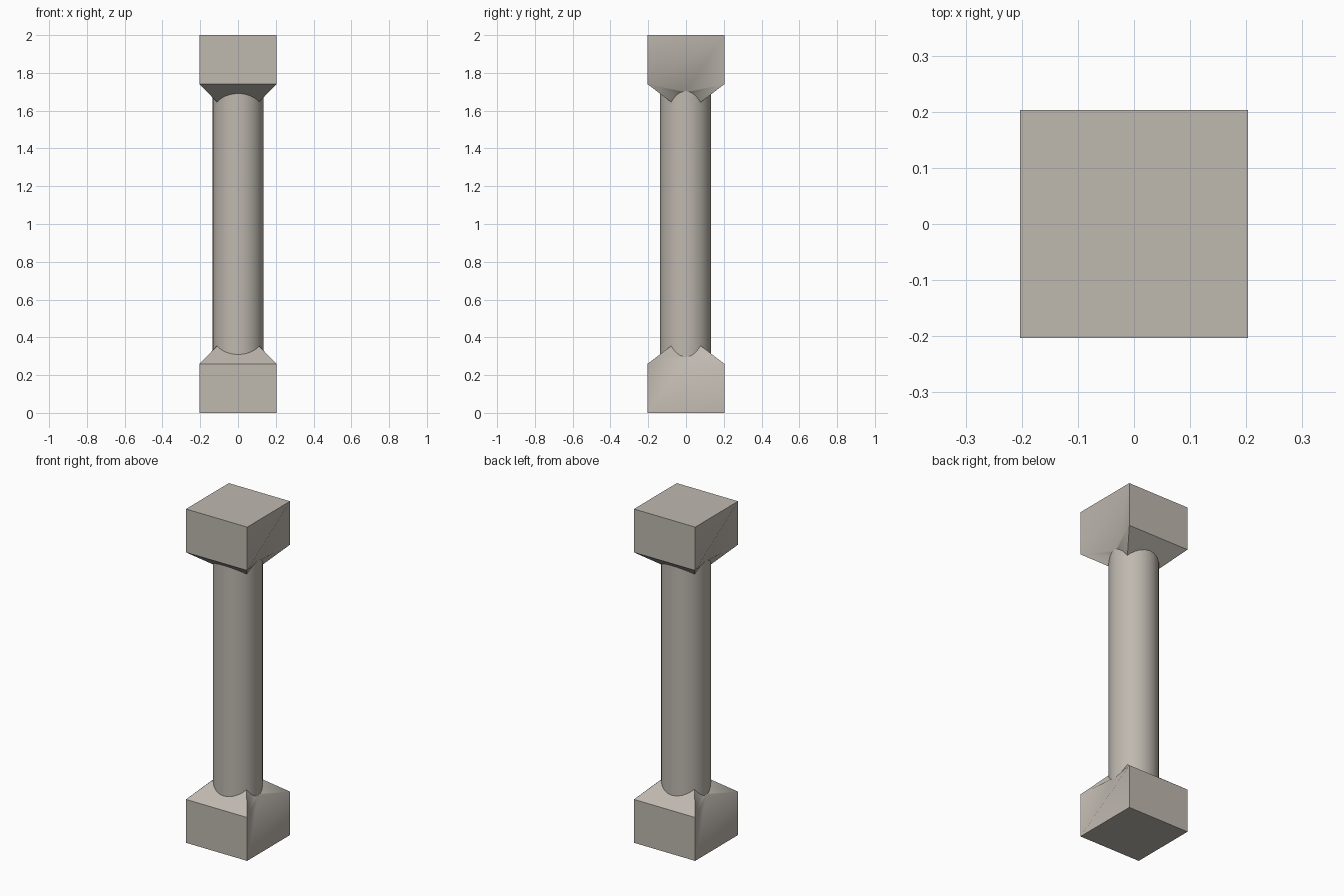
import bpy, bmesh, math
from mathutils import Matrix

if "Cube" in bpy.data.objects:
    bpy.data.objects.remove(bpy.data.objects["Cube"])

HALF = 0.203       # half width of the blocks
WALL = 0.26        # height of a block's corners
RADIUS = 0.135     # column radius
STEPS = 8          # segments of each collar arc
HIP = math.atan2(0.08, 0.115)

stone = bpy.data.materials.new("warm grey stone")
stone.use_nodes = True
stone.diffuse_color = (0.52, 0.48, 0.43, 1)
stone.node_tree.nodes["Principled BSDF"].inputs["Base Color"].default_value = stone.diffuse_color


def finish(name, bm, matrix=Matrix()):
    bmesh.ops.recalc_face_normals(bm, faces=bm.faces)
    mesh = bpy.data.meshes.new(name)
    bm.to_mesh(mesh)
    bm.free()
    mesh.materials.append(stone)
    obj = bpy.data.objects.new(name, mesh)
    obj.matrix_world = matrix
    bpy.context.collection.objects.link(obj)
    return obj


def front_height(y):
    return WALL + 0.75 * (HALF - abs(y))


def arc(start, end, height):
    points = []
    for i in range(STEPS + 1):
        a = start + (end - start) * i / STEPS
        x, y = (RADIUS - 0.001) * math.cos(a), (RADIUS - 0.001) * math.sin(a)
        points.append((x, y, height(x, y)))
    return points


def build_block(name, matrix):
    """Square block whose shoulders rise to a scalloped collar round the column."""
    bm = bmesh.new()
    hip_x, hip_z = RADIUS * math.cos(HIP), front_height(RADIUS * math.sin(HIP))
    side_arc = arc(-HIP, HIP, lambda x, y: hip_z - 2.4 * (x - hip_x))
    back_arc = arc(HIP, math.pi - HIP, lambda x, y: front_height(y))

    # Half the block, then the same half turned about the vertical axis
    for s in (1, -1):
        def vert(x, y, z):
            return bm.verts.new((s * x, s * y, z))

        b1, b2 = vert(HALF, -HALF, 0), vert(HALF, HALF, 0)
        c1, c2 = vert(HALF, -HALF, WALL), vert(HALF, HALF, WALL)
        b3, c3 = vert(-HALF, HALF, 0), vert(-HALF, HALF, WALL)
        side = [vert(*p) for p in side_arc]
        back = [vert(*p) for p in back_arc]
        mid = STEPS // 2

        # Warped side, folded along the diagonal of its wall
        tris = [(b1, b2, c2), (b1, c2, side[mid]), (b1, side[mid], c1)]
        for i in range(STEPS):
            tris.append((c1 if i < mid else c2, side[i + 1], side[i]))
        for t in tris:
            bm.faces.new(t).smooth = True

        # Flat wall and sloping shoulder
        bm.faces.new((b2, b3, c3, c2))
        bm.faces.new([c2, c3] + back[::-1])

    bmesh.ops.remove_doubles(bm, verts=bm.verts, dist=0.0005)
    bottom = [v for v in bm.verts if v.co.z < 0.001]
    bottom.sort(key=lambda v: math.atan2(v.co.y, v.co.x))
    bm.faces.new(bottom)

    # Keep the borders of the smooth sides crisp
    for e in bm.edges:
        e.smooth = all(f.smooth for f in e.link_faces)
    return finish(name, bm, matrix)


build_block("base_block", Matrix())
build_block("top_block", Matrix.Translation((0, 0, 2)) @ Matrix.Rotation(math.pi, 4, "X"))

# Round shaft running between the blocks
bm = bmesh.new()
bmesh.ops.create_cone(bm, cap_ends=True, segments=48, radius1=RADIUS, radius2=RADIUS, depth=1.98)
for f in bm.faces:
    f.smooth = len(f.verts) == 4
for e in bm.edges:
    e.smooth = all(f.smooth for f in e.link_faces)
finish("column_shaft", bm, Matrix.Translation((0.001, -0.002, 1)))
